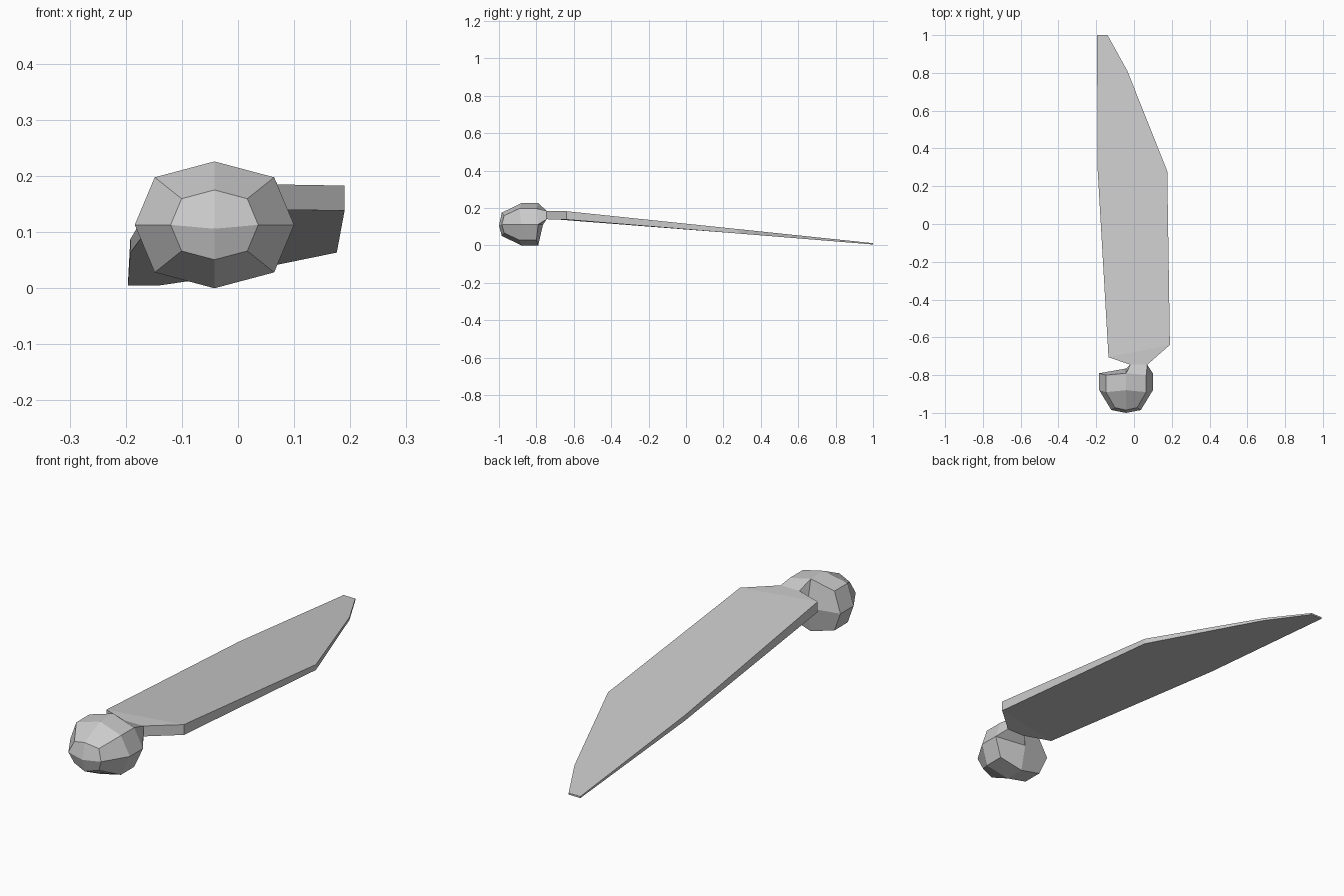
import bpy, bmesh
from math import sin, cos, pi

cube = bpy.data.objects.get("Cube")
if cube:
    bpy.data.objects.remove(cube, do_unlink=True)

grey = bpy.data.materials.new("plain grey")
grey.use_nodes = True
grey.diffuse_color = (0.6, 0.6, 0.6, 1)
grey.node_tree.nodes["Principled BSDF"].inputs["Base Color"].default_value = (0.6, 0.6, 0.6, 1)


def finish(bm, name):
    bmesh.ops.recalc_face_normals(bm, faces=bm.faces)
    mesh = bpy.data.meshes.new(name)
    bm.to_mesh(mesh)
    bm.free()
    mesh.materials.append(grey)
    obj = bpy.data.objects.new(name, mesh)
    bpy.context.collection.objects.link(obj)


def bridge(bm, a, b):
    n = len(a)
    for i in range(n):
        j = (i + 1) % n
        bm.faces.new((a[i], a[j], b[j], b[i]))


# Faceted knob: eight-sided rings closed by four quads at each end
CX, CZ = -0.042, 0.113


def ring_points(y_mid, y_corner, scale):
    pts = []
    for i in range(8):
        a = i * pi / 4
        r = scale * (1.06 if i % 2 else 1)
        pts.append((CX + 0.142 * r * cos(a), y_corner if i % 2 else y_mid,
                    CZ + 0.113 * r * sin(a)))
    return pts


back_ring = ring_points(-0.79, -0.8, 1)
back_centre = (CX, -0.765, 0.11)
bm = bmesh.new()
rings = [[bm.verts.new(p) for p in pts] for pts in (
    ring_points(-0.985, -0.972, 0.55), ring_points(-0.88, -0.89, 1), back_ring)]
for a, b in zip(rings, rings[1:]):
    bridge(bm, a, b)
front = bm.verts.new((CX, -1, 0.106))
back = bm.verts.new(back_centre)
for i in range(0, 8, 2):
    for ring, centre in ((rings[0], front), (rings[2], back)):
        if centre is back and i == 0:
            continue  # opening where the neck grows out
        bm.faces.new((centre, ring[i], ring[i + 1], ring[(i + 2) % 8]))
finish(bm, "knob")

# Blade: tapering sections, each (left x, left y, right x, right y)
outline = [(-0.02, -0.745, 0.07, -0.745), (-0.135, -0.705, 0.19, -0.64),
           (-0.192, 0.28, 0.176, 0.28), (-0.195, 0.81, -0.035, 0.81),
           (-0.196, 1, -0.14, 1)]


def height(y, root, tip):
    t = max(0, (y + 0.66) / 1.66)
    return root + (tip - root) * t


bm = bmesh.new()
sections = [[bm.verts.new(p) for p in (back_centre, back_ring[0], back_ring[1], back_ring[2])]]
for xl, yl, xr, yr in outline:
    corners = ((xl, yl, 0.14, 0.005), (xr, yr, 0.14, 0.005),
               (xr, yr, 0.185, 0.012), (xl, yl, 0.185, 0.012))
    sections.append([bm.verts.new((x, y, height(y, root, tip)))
                     for x, y, root, tip in corners])
for a, b in zip(sections, sections[1:]):
    bridge(bm, a, b)
bm.faces.new(sections[-1])
finish(bm, "blade")
